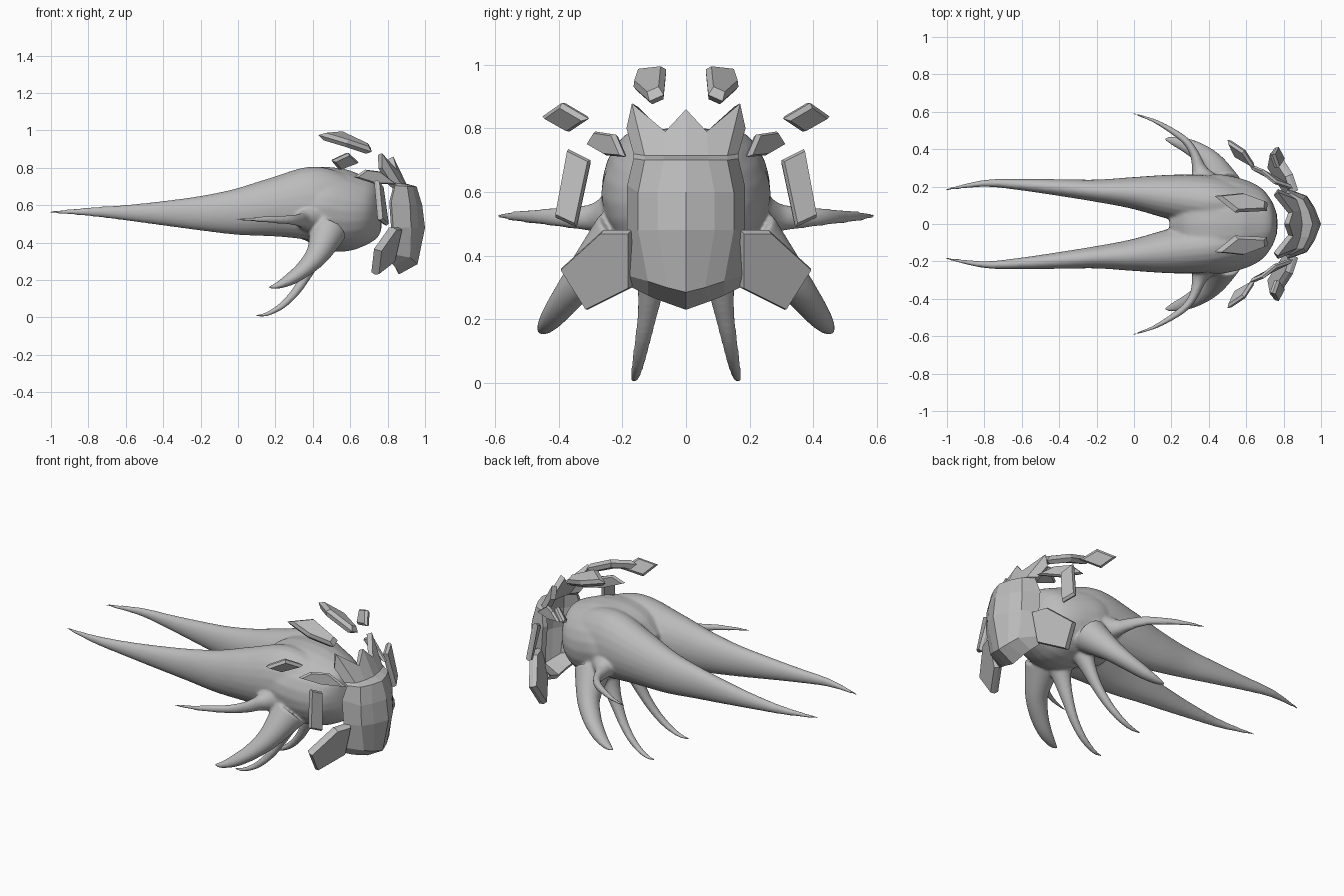
import bpy, bmesh, math
from mathutils import Vector

if "Cube" in bpy.data.objects:
    bpy.data.objects.remove(bpy.data.objects["Cube"])

grey = bpy.data.materials.new("pale_grey")
grey.diffuse_color = (0.5, 0.5, 0.5, 1)
grey.use_nodes = True
grey.node_tree.nodes["Principled BSDF"].inputs["Base Color"].default_value = grey.diffuse_color


def add_object(name, bm):
    bmesh.ops.recalc_face_normals(bm, faces=bm.faces)
    mesh = bpy.data.meshes.new(name)
    bm.to_mesh(mesh)
    bm.free()
    mesh.materials.append(grey)
    ob = bpy.data.objects.new(name, mesh)
    bpy.context.collection.objects.link(ob)
    return ob


def spline(keys, steps=6):
    """Catmull-Rom through keys of (x, y, z, half width, half height)."""
    k = [keys[0]] + keys + [keys[-1]]
    out = []
    for i in range(1, len(k) - 2):
        for s in range(steps):
            t = s / steps
            out.append([0.5 * (2 * b + (c - a) * t + (2 * a - 5 * b + 4 * c - d) * t * t
                               + (3 * b - a - 3 * c + d) * t ** 3)
                        for a, b, c, d in zip(*k[i - 1:i + 3])])
    return out + [list(keys[-1])]


def tube(bm, keys, mirror=1, sides=24):
    pts = spline([(x, y * mirror, z, a, b) for x, y, z, a, b in keys])
    rings = []
    for i, p in enumerate(pts):
        tan = Vector(pts[min(i + 1, len(pts) - 1)][:3]) - Vector(pts[max(i - 1, 0)][:3])
        tan.normalize()
        side = tan.cross(Vector((0, 0, 1))).normalized()
        up = side.cross(tan)
        ring = []
        for j in range(sides):
            u = 2 * math.pi * j / sides
            ring.append(bm.verts.new(Vector(p[:3]) + side * max(p[3], .003) * math.cos(u)
                                     + up * max(p[4], .003) * math.sin(u)))
        rings.append(ring)
    for r, q in zip(rings, rings[1:]):
        for j in range(sides):
            n = (j + 1) % sides
            bm.faces.new((r[j], r[n], q[n], q[j]))
    bm.faces.new(rings[0][::-1])
    bm.faces.new(rings[-1])


# Smooth body with paired tentacles, fused into one skin
TRUNK = [(.19, 0, .59, .06, .08), (.26, 0, .59, .17, .15), (.40, 0, .60, .262, .205),
         (.55, 0, .572, .25, .222), (.67, 0, .565, .20, .19), (.735, 0, .56, .125, .15),
         (.765, 0, .56, .05, .09)]
LIMBS = [
    # long rear tentacle
    [(-1.01, .183, .563, .006, .006), (-.8, .217, .565, .019, .023), (-.6, .21, .56, .031, .042),
     (-.4, .195, .557, .045, .066), (-.2, .178, .557, .06, .093), (0, .166, .565, .086, .125),
     (.2, .145, .59, .12, .16), (.4, .12, .61, .14, .197), (.55, .1, .6, .12, .17)],
    # slim side tentacle
    [(-.01, .592, .525, .005, .006), (.1, .555, .524, .011, .015), (.2, .50, .523, .017, .021),
     (.28, .44, .522, .021, .027), (.325, .37, .52, .026, .034), (.35, .29, .52, .042, .045),
     (.38, .22, .53, .08, .08)],
    # thick middle leg
    [(.165, .455, .16, .008, .008), (.21, .445, .17, .026, .018), (.28, .42, .205, .04, .034),
     (.36, .375, .265, .052, .046), (.43, .31, .345, .065, .065), (.48, .2, .46, .10, .10)],
    # slim lower leg
    [(.09, .165, .008, .006, .006), (.155, .16, .018, .015, .012), (.235, .15, .063, .021, .019),
     (.31, .135, .14, .026, .024), (.37, .118, .235, .034, .03), (.42, .105, .34, .05, .045),
     (.46, .09, .45, .08, .08)],
]
bm = bmesh.new()
tube(bm, TRUNK)
for limb in LIMBS:
    for m in (1, -1):
        tube(bm, limb, m)
body = add_object("body_with_tentacles", bm)
mod = body.modifiers.new("fuse", 'REMESH')
mod.mode = 'VOXEL'
mod.voxel_size = .0075
mod.use_smooth_shade = True
mod = body.modifiers.new("soften", 'SMOOTH')
mod.factor = .5
mod.iterations = 14

# Faceted face shield: rows from chin to crown, columns from centre to side
ROWS = [
    [(.86, 0, .23), (.85, .07, .255), (.835, .12, .275), (.81, .17, .30)],
    [(.96, 0, .285), (.945, .06, .30), (.92, .12, .32), (.84, .175, .335)],
    [(1.0, 0, .48), (.965, .09, .48), (.925, .15, .48), (.83, .185, .48)],
    [(.985, 0, .60), (.955, .09, .60), (.92, .15, .60), (.82, .185, .62)],
    [(.955, 0, .70), (.935, .07, .70), (.905, .13, .70), (.84, .165, .705)],
    [(.90, 0, .715), (.89, .07, .715), (.87, .13, .715), (.82, .165, .72)],
    [(.83, 0, .86), (.85, .065, .79), (.77, .17, .878), (.77, .187, .80)],
]
bm = bmesh.new()
grid = [[bm.verts.new(p) for p in row] for row in ROWS]
for a, b in zip(grid, grid[1:]):
    for j in range(3):
        bm.faces.new((a[j], a[j + 1], b[j + 1], b[j]))
shield = add_object("face_shield", bm)
for p in shield.data.polygons:
    if p.normal.x < 0:
        shield.data.flip_normals()
        break
shield.modifiers.new("mirror", 'MIRROR').use_axis = (False, True, False)
mod = shield.modifiers.new("thickness", 'SOLIDIFY')
mod.thickness = .03
mod.offset = -1


def plate(name, outline, thick, taper):
    """Slab with a bevelled outer face, mirrored to the other side."""
    bm = bmesh.new()
    pts = [Vector(p) for p in outline]
    mid = sum(pts, Vector()) / len(pts)
    n = Vector()
    for a, b in zip(pts, pts[1:] + pts[:1]):
        n += (a - mid).cross(b - mid)
    n.normalize()
    if n.dot(mid - Vector((.4, 0, .55))) < 0:
        n = -n
    layers = [[bm.verts.new(mid + (p - mid) * s + n * h) for p in pts]
              for s, h in ((taper, -thick / 2), (1, 0), (taper, thick / 2))]
    bm.faces.new(layers[0])
    bm.faces.new(layers[-1])
    for lo, hi in zip(layers, layers[1:]):
        for j in range(len(pts)):
            k = (j + 1) % len(pts)
            bm.faces.new((lo[j], lo[k], hi[k], hi[j]))
    ob = add_object(name, bm)
    ob.modifiers.new("mirror", 'MIRROR').use_axis = (False, True, False)


# Cheek guards joined to the shield, and loose plates floating round the head
plate("cheek_guard", [(.86, .17, .48), (.83, .26, .48), (.745, .392, .36), (.73, .31, .23),
                      (.82, .17, .30)], .045, .95)
plate("tall_side_plate", [(.74, .37, .735), (.765, .30, .70), (.795, .345, .49),
                          (.76, .41, .52)], .03, .92)
plate("temple_plate", [(.62, .31, .75), (.68, .285, .79), (.76, .22, .78), (.85, .19, .71),
                       (.73, .25, .715)], .025, .85)
plate("upper_side_plate", [(.50, .45, .838), (.59, .39, .88), (.645, .305, .83),
                           (.54, .365, .79)], .03, .8)
plate("top_plate", [(.43, .15, .975), (.54, .062, .985), (.71, .07, .905), (.715, .115, .885),
                    (.58, .165, .93)], .045, .8)
